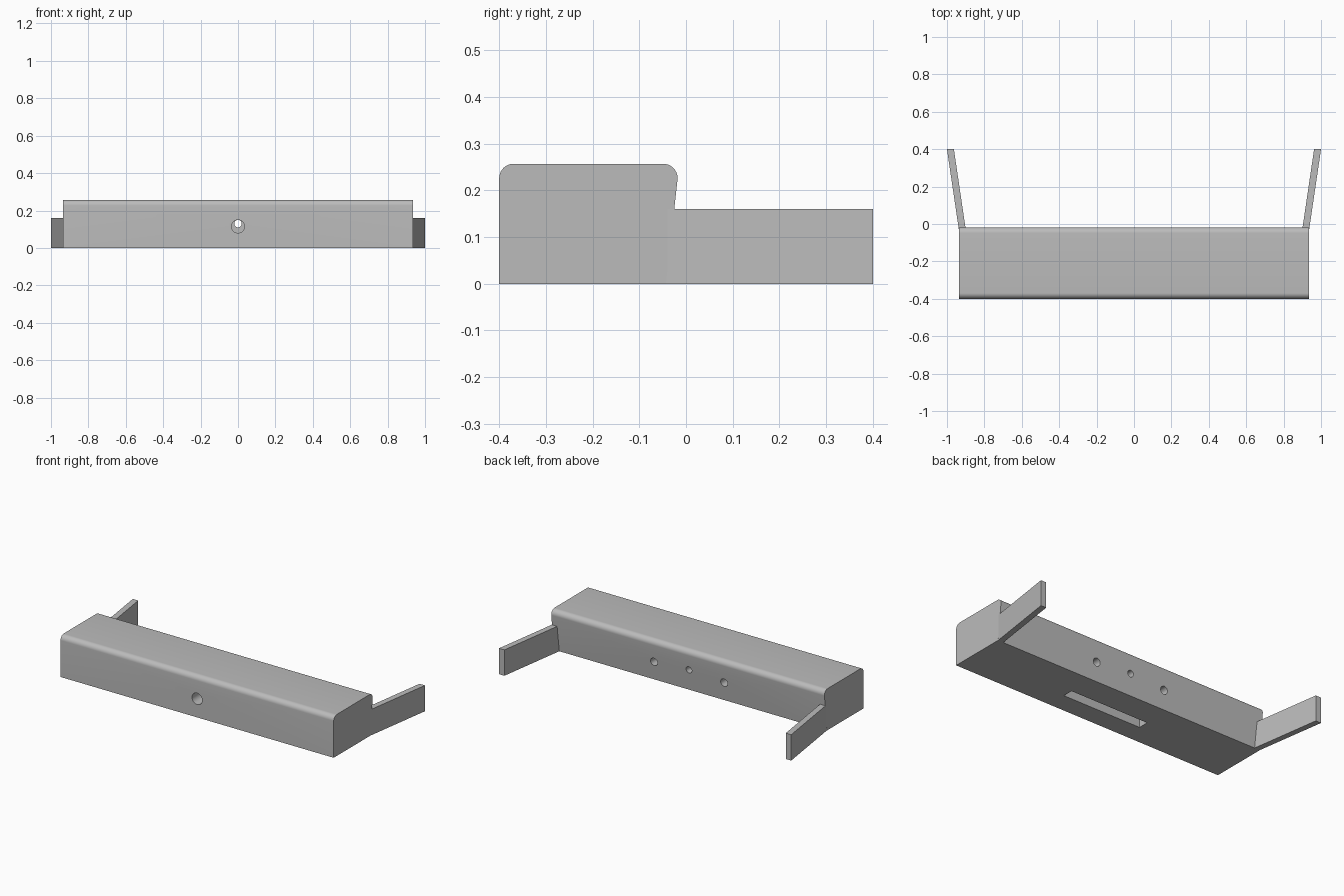
import bpy, math
from mathutils import Vector

if "Cube" in bpy.data.objects:
    bpy.data.objects.remove(bpy.data.objects["Cube"], do_unlink=True)

grey = bpy.data.materials.new("plain grey")
grey.use_nodes = True
grey.diffuse_color = (0.5, 0.5, 0.5, 1)
grey.node_tree.nodes["Principled BSDF"].inputs["Base Color"].default_value = (0.5, 0.5, 0.5, 1)


def prism(name, outline, offset):
    """Closed solid made by sweeping a planar outline along an offset."""
    n = len(outline)
    base = [Vector(p) for p in outline]
    verts = base + [p + Vector(offset) for p in base]
    faces = [tuple(range(n))[::-1], tuple(range(n, 2 * n))]
    faces += [(i, (i + 1) % n, (i + 1) % n + n, i + n) for i in range(n)]
    mesh = bpy.data.meshes.new(name)
    mesh.from_pydata(verts, [], faces)
    mesh.materials.append(grey)
    obj = bpy.data.objects.new(name, mesh)
    bpy.context.collection.objects.link(obj)
    bpy.context.view_layer.objects.active = obj
    bpy.ops.object.select_all(action='DESELECT')
    obj.select_set(True)
    bpy.ops.object.mode_set(mode='EDIT')
    bpy.ops.mesh.select_all(action='SELECT')
    bpy.ops.mesh.normals_make_consistent(inside=False)
    bpy.ops.object.mode_set(mode='OBJECT')
    return obj


def arc(cy, cz, r, a0, a1, steps=10):
    angles = [math.radians(a0 + (a1 - a0) * i / steps) for i in range(steps + 1)]
    return [(cy + r * math.cos(a), cz + r * math.sin(a)) for a in angles]


def hole(name, x, z, r, y0, y1):
    ring = [(x + r * math.cos(i * math.tau / 32), y0, z + r * math.sin(i * math.tau / 32))
            for i in range(32)]
    return prism(name, ring, (0, y1 - y0, 0))


# Main bar: rounded top edges, back face leaning outward
HALF = 0.935
profile = [(-0.4, 0), (-0.043, 0)]
profile += arc(-0.049, 0.226, 0.031, -6, 90)
profile += arc(-0.369, 0.226, 0.031, 90, 180)
bar = prism("main_bar", [(-HALF, y, z) for y, z in profile], (2 * HALF, 0, 0))

# Slot underneath, front hole and three back holes
slot = [(-0.27, -0.275, -0.05), (0.27, -0.275, -0.05),
        (0.27, -0.21, -0.05), (-0.27, -0.21, -0.05)]
cutters = [prism("slot_cutter", slot, (0, 0, 0.22)),
           hole("front_hole_cutter", 0, 0.115, 0.035, -0.45, -0.24),
           hole("back_centre_hole_cutter", 0, 0.13, 0.02, -0.24, 0.05)]
for side in (-1, 1):
    cutters.append(hole("back_side_hole_cutter", side * 0.24, 0.115, 0.024, -0.24, 0.05))

for cutter in cutters:
    cutter.hide_render = True
    cut = bar.modifiers.new(cutter.name, 'BOOLEAN')
    cut.operation = 'DIFFERENCE'
    cut.solver = 'EXACT'
    cut.object = cutter
    bpy.context.view_layer.objects.active = bar
    bpy.ops.object.modifier_apply(modifier=cut.name)
for cutter in cutters:
    bpy.data.objects.remove(cutter, do_unlink=True)

# Splayed arms reaching back from both ends
arms = []
for side, name in ((1, "left_arm"), (-1, "right_arm")):
    plan = [(0.895, -0.06), (0.932, -0.06), (1.0, 0.4), (0.963, 0.4)]
    arms.append(prism(name, [(side * x, y, 0) for x, y in plan], (0, 0, 0.16)))

# Smooth only the rounded edges and hole walls
bpy.ops.object.select_all(action='DESELECT')
bar.select_set(True)
bpy.context.view_layer.objects.active = bar
bpy.ops.object.shade_smooth_by_angle(angle=math.radians(30))
